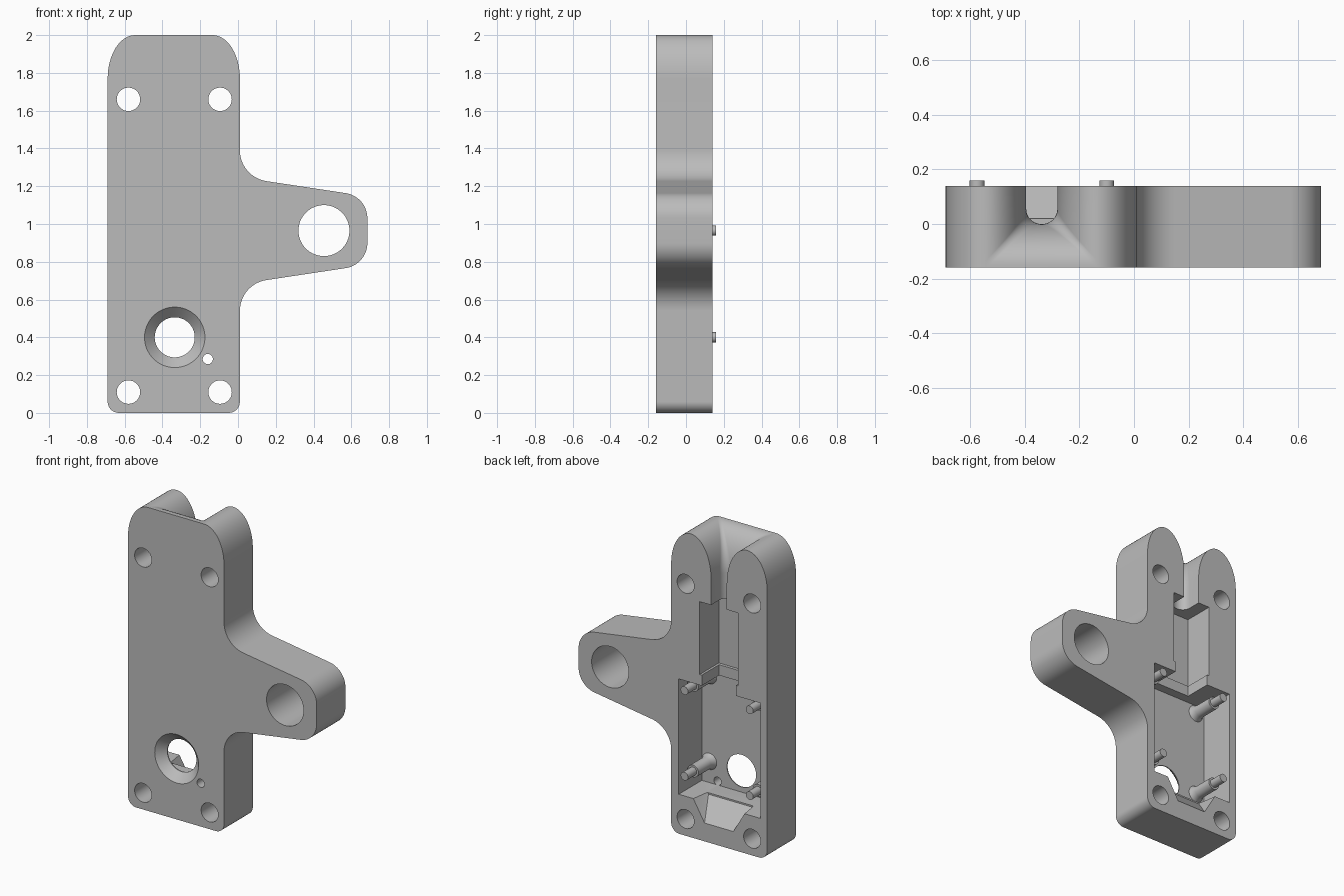
import bpy, bmesh
from math import sin, cos, pi, radians, sqrt

old = bpy.data.objects.get("Cube")
if old:
    bpy.data.objects.remove(old, do_unlink=True)

grey = bpy.data.materials.new("machined_grey")
grey.use_nodes = True
grey.diffuse_color = (0.5, 0.5, 0.5, 1)
grey.node_tree.nodes["Principled BSDF"].inputs["Base Color"].default_value = (0.5, 0.5, 0.5, 1)

FRONT, BACK = -0.16, 0.14
MID = -0.338          # centre line of the upright
ARM_Z = 0.965         # centre line of the arm


def finish(name, bm):
    bmesh.ops.recalc_face_normals(bm, faces=bm.faces)
    mesh = bpy.data.meshes.new(name)
    bm.to_mesh(mesh)
    bm.free()
    mesh.materials.append(grey)
    ob = bpy.data.objects.new(name, mesh)
    bpy.context.collection.objects.link(ob)
    return ob


def loft(name, rings):
    """Closed solid through rings with equal point counts."""
    bm = bmesh.new()
    loops = [[bm.verts.new(p) for p in ring] for ring in rings]
    for a, b in zip(loops, loops[1:]):
        for i in range(len(a)):
            j = (i + 1) % len(a)
            bm.faces.new((a[i], a[j], b[j], b[i]))
    bm.faces.new(loops[0])
    bm.faces.new(loops[-1])
    return finish(name, bm)


def prism(name, outline, y0, y1):
    return loft(name, [[(x, y, z) for x, z in outline] for y in (y0, y1)])


def box(name, x0, x1, y0, y1, z0, z1):
    return prism(name, [(x0, z0), (x1, z0), (x1, z1), (x0, z1)], y0, y1)


def arc(cx, cz, rx, rz, a0, a1, n=16):
    angles = [radians(a0 + (a1 - a0) * i / n) for i in range(n + 1)]
    return [(cx + rx * cos(a), cz + rz * sin(a)) for a in angles]


def turned(name, x, z, profile, n=48):
    """Solid of revolution about a y axis; profile is (radius, y)."""
    return loft(name, [[(x + r * cos(2 * pi * i / n), y, z + r * sin(2 * pi * i / n))
                        for i in range(n)] for r, y in profile])


def apply(ob, other, operation):
    mod = ob.modifiers.new("combine", 'BOOLEAN')
    mod.operation = operation
    mod.solver = 'EXACT'
    mod.object = other
    bpy.context.view_layer.objects.active = ob
    bpy.ops.object.modifier_apply(modifier=mod.name)
    bpy.data.objects.remove(other, do_unlink=True)


def smooth(ob):
    bpy.ops.object.select_all(action='DESELECT')
    ob.select_set(True)
    bpy.context.view_layer.objects.active = ob
    bpy.ops.object.shade_smooth_by_angle(angle=radians(30))


# Outline: upright with rounded shoulders and a tapering side arm
arm_top = arc(0.175, 1.39, 0.165, 0.165, 180, 261) + arc(0.55, 1.03, 0.135, 0.135, 81, 0)
arm_low = [(x, 2 * ARM_Z - z) for x, z in reversed(arm_top)]
outline = (arc(-0.545, 1.77, 0.145, 0.23, 180, 90) + arc(-0.135, 1.77, 0.145, 0.23, 90, 0)
           + arm_top + arm_low
           + arc(-0.05, 0.06, 0.06, 0.06, 0, -90) + arc(-0.63, 0.06, 0.06, 0.06, 270, 180))
body = prism("bracket_body", outline, FRONT, BACK)

# Pockets opened from the back
cutters = [
    box("lower_pocket", -0.64, -0.045, -0.10, 0.3, 0.26, 1.02),
    box("upper_pocket", MID - 0.14, MID + 0.14, -0.06, 0.3, 1.09, 1.57),
    box("pocket_neck", MID - 0.125, MID + 0.125, -0.04, 0.3, 0.95, 1.2),
]


# Round-bottomed channel that flares out at the top
def channel_ring(z):
    t = min(1, max(0, (z - 1.74) / 0.26))
    d = 0.15 * (1 - sqrt(1 - t * t))
    half, floor, r = 0.057 + d, -d, 0.055 - 0.04 * t
    right = arc(half - r, floor + r, r, r, -90, 0, 10)
    left = [(-x, y) for x, y in reversed(right)]
    pts = [(-half, 0.3)] + left + right + [(half, 0.3)]
    return [(MID + x, y, z) for x, y in pts]


flare = [1.74 + 0.26 * sin(pi / 2 * i / 20) for i in range(21)]
cutters.append(loft("flared_channel", [channel_ring(z) for z in [1.5] + flare + [2.05]]))

# Sloping relief below the lower pocket
bm = bmesh.new()
for half, y, z in ((0.10, 0.15, 0.11), (0.20, 0.15, 0.28), (0.16, 0.02, 0.25), (0.18, 0.02, 0.28)):
    for side in (-1, 1):
        bm.verts.new((MID + side * half, y, z))
bmesh.ops.convex_hull(bm, input=bm.verts)
cutters.append(finish("sloped_relief", bm))

# Bolt holes, arm bore, countersunk bore and small hole
for x in (-0.58, -0.095):
    for z in (0.11, 1.66):
        cutters.append(turned("bolt_hole", x, z, [(0.062, -0.3), (0.062, 0.3)]))
cutters += [
    turned("arm_bore", 0.455, ARM_Z, [(0.135, -0.3), (0.135, 0.3)], 64),
    turned("countersunk_bore", -0.335, 0.4, [(0.17, -0.17), (0.106, -0.106), (0.106, -0.05)], 64),
    turned("small_hole", -0.16, 0.285, [(0.027, -0.3), (0.027, -0.05)], 32),
]
for cutter in cutters:
    apply(body, cutter, 'DIFFERENCE')
smooth(body)

# Stepped standoff pins inside the lower pocket
for side, x in (("left", -0.10), ("right", -0.575)):
    for level, z in (("lower", 0.40), ("upper", ARM_Z)):
        pin = turned(f"{side}_{level}_standoff_pin", x, z,
                     [(0.054, -0.11), (0.054, -0.10), (0.045, -0.085), (0.04, -0.06),
                      (0.04, 0.07), (0.027, 0.07), (0.027, 0.16)], 32)
        smooth(pin)
